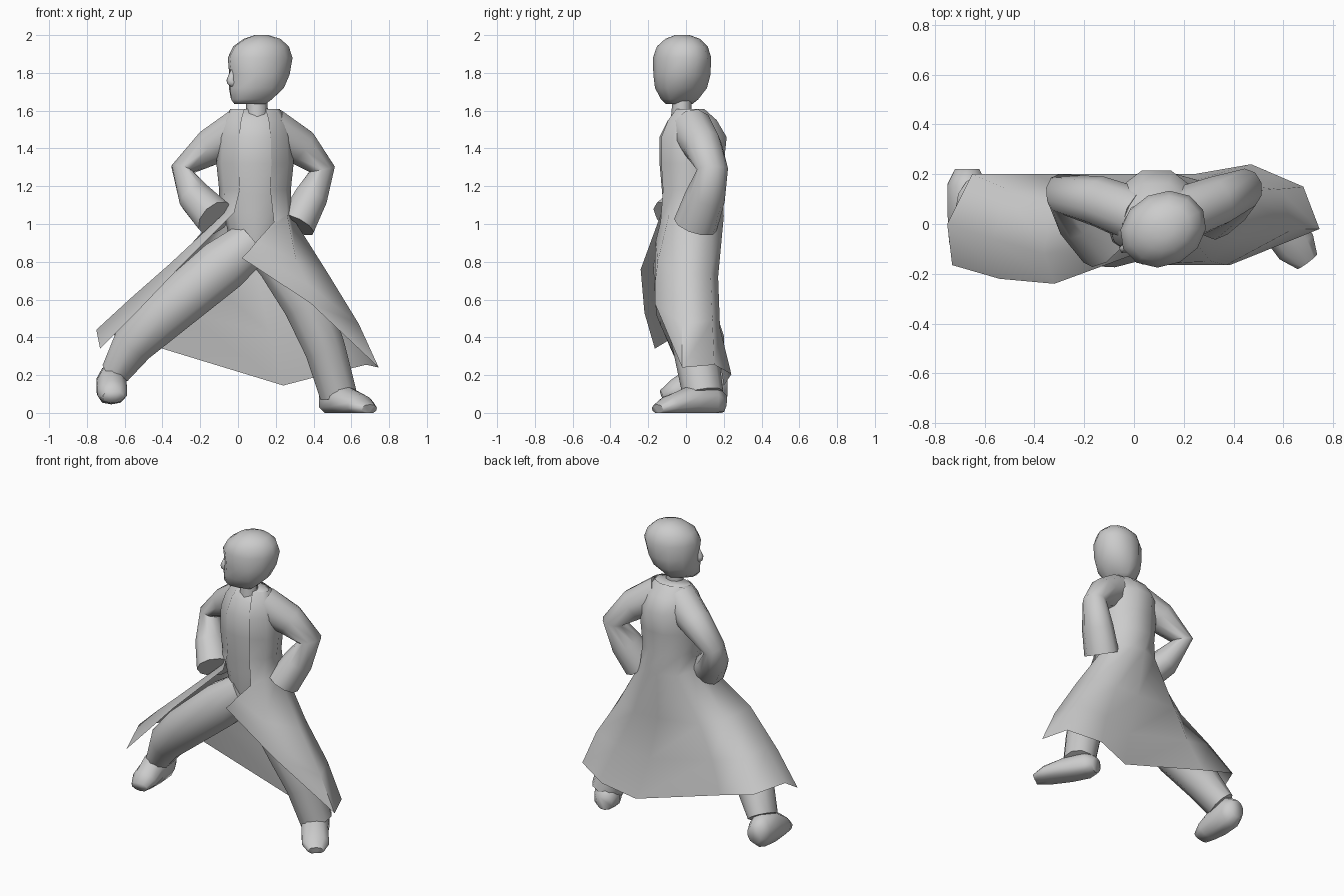
import bpy, bmesh, math
from mathutils import Vector


def skin(name, rows, closed=True):
    """Bridge rows of points into a smooth surface; closed rows get end caps."""
    bm = bmesh.new()
    grid = [[bm.verts.new(p) for p in row] for row in rows]
    n = len(grid[0])
    for a, b in zip(grid, grid[1:]):
        for i in range(n if closed else n - 1):
            j = (i + 1) % n
            bm.faces.new((a[i], a[j], b[j], b[i]))
    if closed:
        bm.faces.new(grid[0])
        bm.faces.new(grid[-1])
    bmesh.ops.recalc_face_normals(bm, faces=bm.faces)
    mesh = bpy.data.meshes.new(name)
    bm.to_mesh(mesh)
    bm.free()
    ob = bpy.data.objects.new(name, mesh)
    bpy.context.collection.objects.link(ob)
    bpy.ops.object.select_all(action='DESELECT')
    ob.select_set(True)
    bpy.context.view_layer.objects.active = ob
    bpy.ops.object.shade_smooth_by_angle(angle=math.radians(70))
    return ob


def tube(name, stations, ref, sides=10, floor=None):
    """Sweep elliptical sections (x, y, z, width radius, ref radius) along a path."""
    pts = [Vector(s[:3]) for s in stations]
    rows = []
    for k, s in enumerate(stations):
        t = (pts[min(k + 1, len(pts) - 1)] - pts[max(k - 1, 0)]).normalized()
        side = t.cross(Vector(ref)).normalized()
        up = side.cross(t)
        row = []
        for i in range(sides):
            a = 2 * math.pi * (i + .5) / sides
            p = pts[k] + side * s[3] * math.cos(a) * 1.03 + up * s[4] * math.sin(a) * 1.03
            if floor is not None:
                p.z = max(p.z, floor)
            row.append(p)
        rows.append(row)
    return skin(name, rows)


def stack(name, rings, centre, turn=0, sides=12):
    """Horizontal egg-shaped rings (z, forward, back, half width) facing -y, then turned."""
    rows = []
    for z, f, b, w in rings:
        row = []
        for i in range(sides):
            a = 2 * math.pi * i / sides
            x, y = w * math.cos(a), math.sin(a)
            y *= b if y > 0 else f
            row.append((centre[0] + x * math.cos(turn) - y * math.sin(turn),
                        centre[1] + x * math.sin(turn) + y * math.cos(turn), z))
        rows.append(row)
    return skin(name, rows)


# Torso and neck
stack("torso", [(.84, .09, .08, .10), (.94, .11, .13, .14), (1.06, .12, .16, .165),
                (1.15, .13, .17, .18), (1.32, .145, .19, .20), (1.46, .145, .205, .19),
                (1.55, .10, .15, .165), (1.61, .05, .08, .12)], (.09, .005))
stack("neck", [(1.56, .06, .05, .06), (1.67, .05, .05, .055)], (.10, -.02), sides=8)

# Head, turned towards the right shoulder
turn = -math.radians(64)
stack("head", [(1.635, .155, .00, .06), (1.66, .175, .05, .095), (1.72, .178, .12, .135),
               (1.79, .172, .155, .148), (1.88, .182, .175, .148), (1.94, .15, .155, .13),
               (1.98, .09, .11, .09), (2.0, .03, .04, .04)], (.12, -.02), turn)
fwd = Vector((math.sin(turn), -math.cos(turn), 0))
base = Vector((.12, -.02, 0)) + fwd * .165
stack("nose", [(1.82, .008, .01, .012), (1.765, .035, .01, .02), (1.745, .033, .01, .024),
               (1.725, .008, .01, .016)], base, turn, 6)

# Arms with wide sleeves, hands on hips
Y, Z = (0, 1, 0), (0, 0, 1)
tube("right_arm", [(.02, .03, 1.50, .12, .11), (-.14, .09, 1.41, .10, .10),
                   (-.295, .12, 1.29, .06, .08), (-.225, .03, 1.14, .09, .10),
                   (-.12, -.075, 1.03, .105, .115)], Y)
tube("left_arm", [(.17, .03, 1.50, .12, .11), (.33, .09, 1.41, .10, .10),
                  (.445, .14, 1.29, .07, .08), (.385, .10, 1.14, .09, .105),
                  (.31, .05, .995, .10, .115)], Y)

# Trouser legs in a wide stance
tube("right_leg", [(.07, -.01, .90, .12, .12), (-.08, -.04, .78, .145, .13),
                   (-.38, -.03, .53, .135, .125), (-.55, .03, .37, .115, .115),
                   (-.645, .09, .22, .08, .105)], Y)
tube("left_leg", [(.12, 0, .90, .11, .11), (.22, -.01, .80, .125, .12),
                  (.365, -.005, .58, .13, .12), (.46, .05, .34, .11, .115),
                  (.53, .09, .10, .10, .105)], Y)

# Feet
tube("right_foot", [(-.67, .22, .15, .05, .06), (-.67, .16, .15, .08, .105),
                    (-.67, .04, .14, .08, .105), (-.665, -.06, .11, .08, .065),
                    (-.66, -.125, .085, .055, .035)], Z, floor=.045)
tube("left_foot", [(.48, .20, .05, .05, .05), (.50, .14, .06, .08, .10),
                   (.56, .03, .06, .085, .085), (.65, -.09, .04, .085, .05),
                   (.695, -.15, .02, .05, .025)], Z, floor=0)

# Coat back hugging the torso, from shoulders to waist
upper = []
for z, w, f, b in ((1.61, .13, .06, .095), (1.55, .17, .11, .165), (1.46, .197, .15, .22),
                   (1.32, .205, .15, .205), (1.18, .19, .14, .20)):
    row = []
    for i in range(10):
        a = math.radians(245 - i * 310 / 9)
        s = math.sin(a)
        row.append((.09 + w * math.cos(a), .005 + s * (b if s > 0 else f), z))
    upper.append(row)

# Open coat skirt, columns run from right front edge round the back to left front edge
waist = [(-.02, -.13, 1.06), (-.07, -.06, 1.06), (-.10, .06, 1.06), (-.04, .16, 1.04),
         (.08, .20, 1.04), (.17, .20, 1.04), (.25, .14, 1.04), (.28, .03, 1.05),
         (.26, -.09, 1.05), (.19, -.135, 1.01)]
middle = [(-.32, -.24, .76), (-.36, -.12, .79), (-.34, .06, .79), (-.21, .15, .75),
          (.10, .16, .72), (.28, .17, .72), (.42, .13, .74), (.475, -.01, .74),
          (.31, -.15, .80), (.10, -.16, .91)]
lower = [(-.54, -.22, .53), (-.565, -.06, .61), (-.51, .14, .59), (-.31, .16, .54),
         (.17, .155, .42), (.38, .18, .45), (.58, .14, .49), (.64, -.02, .47),
         (.37, -.165, .68), (.06, -.165, .86)]
hem = [(-.73, -.165, .34), (-.75, 0, .44), (-.65, .20, .41), (-.40, .20, .34),
       (.24, .20, .145), (.47, .24, .205), (.68, .15, .255), (.745, -.02, .24),
       (.385, -.165, .58), (.02, -.16, .82)]
skin("coat", upper + [waist, middle, lower, hem], closed=False)
